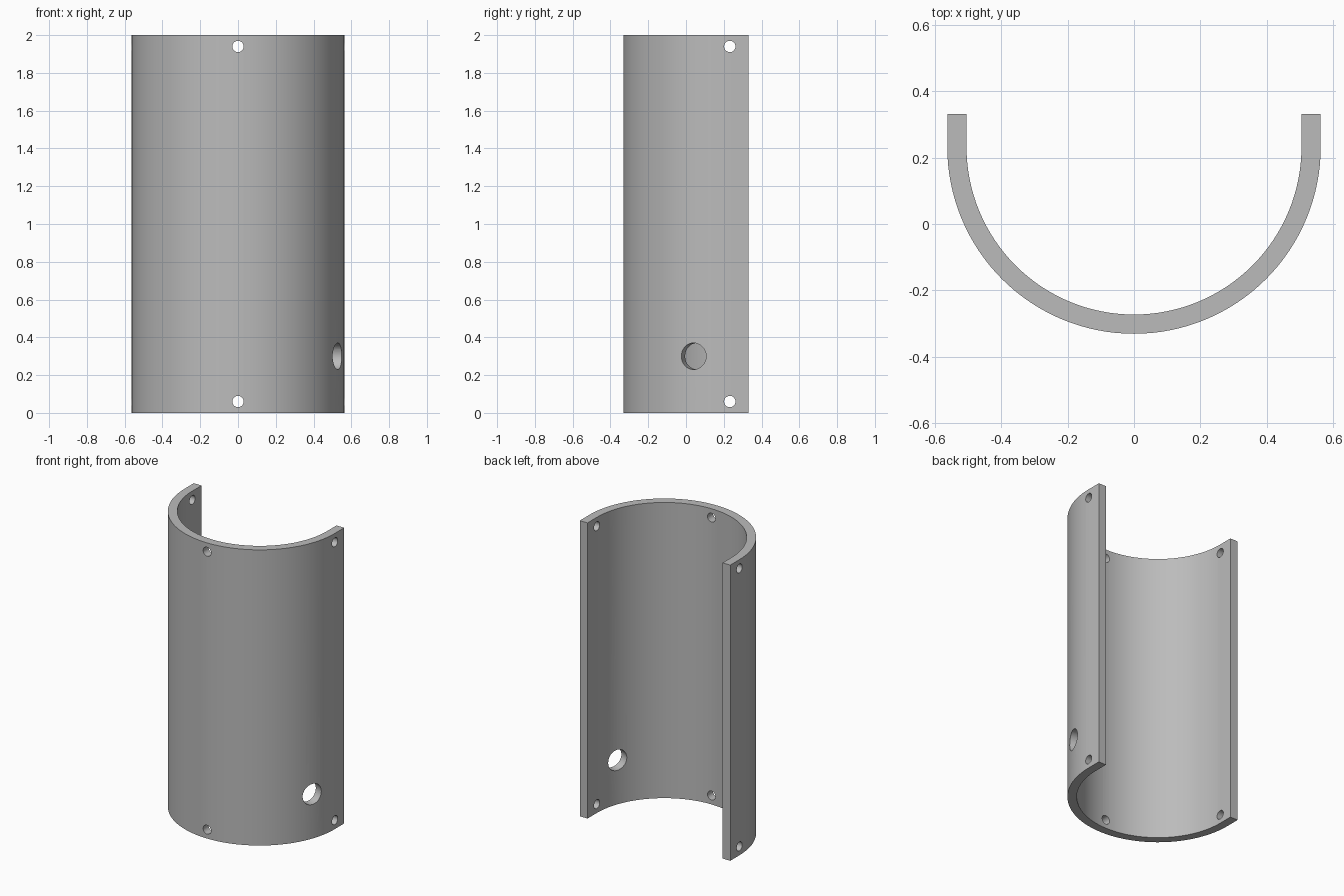
import bpy
import bmesh
from math import sin, cos, pi, radians
from mathutils import Vector

cube = bpy.data.objects.get("Cube")
if cube:
    bpy.data.objects.remove(cube, do_unlink=True)

OUTER, INNER = 0.563, 0.505      # shell radii
AXIS_Y, BACK_Y = 0.232, 0.331    # arc centre and rear edge
HEIGHT, STEPS = 2.0, 64

grey = bpy.data.materials.new("plain_grey")
grey.use_nodes = True
colour = (0.5, 0.5, 0.5, 1)
grey.diffuse_color = colour
grey.node_tree.nodes["Principled BSDF"].inputs["Base Color"].default_value = colour


def u_path(radius):
    """Half circle with a short straight lip at each end."""
    arc = [(radius * cos(a), AXIS_Y + radius * sin(a))
           for a in (pi + pi * i / STEPS for i in range(STEPS + 1))]
    return [(-radius, BACK_Y)] + arc + [(radius, BACK_Y)]


# Half-pipe shell: U profile extruded upwards
bm = bmesh.new()
outline = u_path(OUTER) + u_path(INNER)[::-1]
face = bm.faces.new([bm.verts.new((x, y, 0)) for x, y in outline])
top = bmesh.ops.extrude_face_region(bm, geom=[face])["geom"]
bmesh.ops.translate(bm, vec=(0, 0, HEIGHT),
                    verts=[v for v in top if isinstance(v, bmesh.types.BMVert)])
bmesh.ops.recalc_face_normals(bm, faces=bm.faces)
mesh = bpy.data.meshes.new("half_pipe_shell")
bm.to_mesh(mesh)
bm.free()
mesh.materials.append(grey)
shell = bpy.data.objects.new("half_pipe_shell", mesh)
bpy.context.collection.objects.link(shell)


def drill(name, angle, z, radius):
    """Cut a radial hole through the wall; angle 0 is +x, -90 is the front."""
    direction = Vector((cos(radians(angle)), sin(radians(angle)), 0))
    centre = Vector((0, AXIS_Y, z)) + direction * (OUTER + INNER) / 2
    bpy.ops.mesh.primitive_cylinder_add(
        vertices=32, radius=radius, depth=0.2, location=centre,
        rotation=direction.to_track_quat('Z', 'Y').to_euler())
    cutter = bpy.context.object
    cutter.name = name
    cutter.data.materials.append(grey)
    cut = shell.modifiers.new(name, 'BOOLEAN')
    cut.operation, cut.solver, cut.object = 'DIFFERENCE', 'EXACT', cutter
    bpy.context.view_layer.objects.active = shell
    bpy.ops.object.modifier_apply(modifier=name)
    bpy.data.objects.remove(cutter, do_unlink=True)


# Screw holes at both ends, and one cable hole low on the left side
for z in (0.06, HEIGHT - 0.06):
    for angle in (0, -90, 180):
        drill("screw_hole", angle, z, 0.03)
drill("cable_hole", -20, 0.3, 0.07)

# Smooth curved walls, sharp rims
bpy.ops.object.select_all(action='DESELECT')
shell.select_set(True)
bpy.context.view_layer.objects.active = shell
bpy.ops.object.shade_smooth_by_angle(angle=radians(30))
